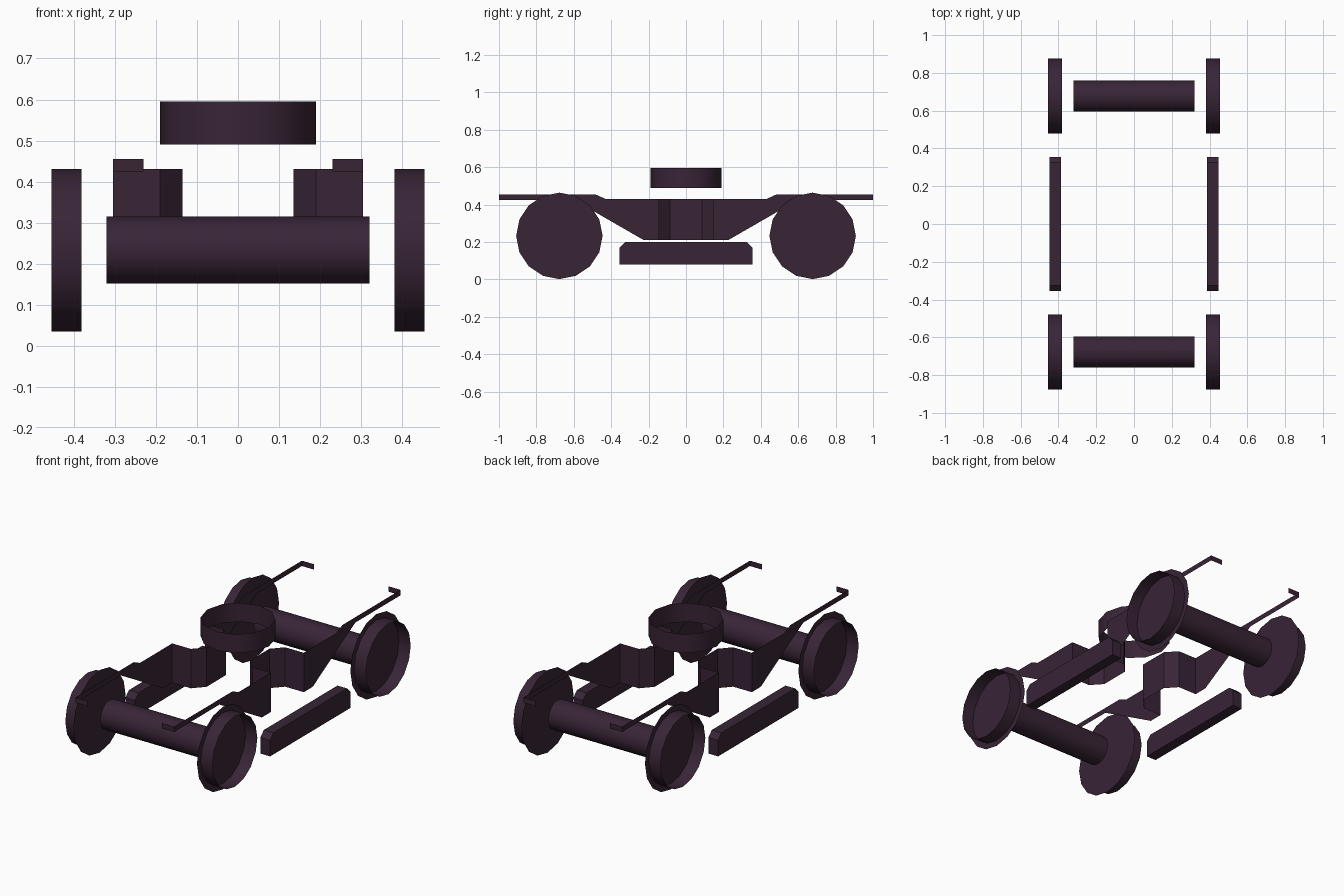
import bpy
import bmesh
from math import cos, sin, pi

cube = bpy.data.objects.get("Cube")
if cube:
    bpy.data.objects.remove(cube, do_unlink=True)

COLOUR = (0.04, 0.018, 0.037, 1)
mat = bpy.data.materials.new("dark plum metal")
mat.use_nodes = True
mat.diffuse_color = COLOUR
bsdf = mat.node_tree.nodes["Principled BSDF"]
bsdf.inputs["Base Color"].default_value = COLOUR
bsdf.inputs["Roughness"].default_value = 0.8


def finish(bm, name, smooth=False):
    mesh = bpy.data.meshes.new(name)
    bm.to_mesh(mesh)
    bm.free()
    mesh.materials.append(mat)
    obj = bpy.data.objects.new(name, mesh)
    bpy.context.collection.objects.link(obj)
    if smooth:
        bpy.ops.object.select_all(action="DESELECT")
        obj.select_set(True)
        bpy.context.view_layer.objects.active = obj
        bpy.ops.object.shade_smooth_by_angle(angle=pi / 4)
    return obj


def circle(bm, place, radius, sides):
    angles = [2 * pi * i / sides for i in range(sides)]
    return [bm.verts.new(place(radius * cos(a), radius * sin(a))) for a in angles]


def bridge(bm, a, b):
    for i in range(len(a)):
        j = (i + 1) % len(a)
        bm.faces.new((a[i], a[j], b[j], b[i]))


WHEEL_Y, WHEEL_Z = 0.677, 0.233


def across(x, y):
    """Place circle points in a plane facing along x."""
    return lambda u, v: (x, y + u, WHEEL_Z + v)


# Wheelsets: flange disc with an open tread ring on its outer side, and a tube axle
for y, end in ((-WHEEL_Y, "front"), (WHEEL_Y, "rear")):
    bm = bmesh.new()
    bridge(bm, circle(bm, across(-0.32, y), 0.082, 16),
           circle(bm, across(0.32, y), 0.082, 16))
    bmesh.ops.recalc_face_normals(bm, faces=bm.faces)
    finish(bm, end + "_axle", True)
    for s, side in ((1, "left"), (-1, "right")):
        bm = bmesh.new()
        flange = bm.faces.new(circle(bm, across(s * 0.382, y), 0.231, 16))
        flange.normal_update()
        if flange.normal.x * s > 0:
            flange.normal_flip()
        inner = circle(bm, across(s * 0.382, y), 0.198, 16)
        outer = circle(bm, across(s * 0.455, y), 0.198, 16)
        if s > 0:
            bridge(bm, inner, outer)
        else:
            bridge(bm, outer, inner)
        finish(bm, f"{end}_{side}_wheel", True)

# Centre pivot ring, open above and below
bm = bmesh.new()
low, high = [circle(bm, lambda u, v, z=z: (u, v, z), 0.19, 12) for z in (0.49, 0.595)]
bridge(bm, low, high)
finish(bm, "pivot_ring", True)

# Side frames: thin sheets through stations of x, y, lower z and upper z
half = [
    (0.23, -1.0, 0.425, 0.455),
    (0.305, -1.0, 0.425, 0.455),
    (0.305, -0.6, 0.425, 0.455),
    (0.305, -0.485, 0.36, 0.455),
    (0.305, -0.43, 0.328, 0.43),
    (0.305, -0.225, 0.21, 0.43),
    (0.305, -0.145, 0.21, 0.43),
    (0.19, -0.145, 0.21, 0.43),
    (0.135, -0.085, 0.21, 0.43),
]
stations = half + [(x, -y, a, b) for x, y, a, b in reversed(half)]
# Bolster bars: box profile with the upper ends cut off
bar = [(-0.355, 0.08), (0.355, 0.08), (0.355, 0.17),
       (0.325, 0.2), (-0.325, 0.2), (-0.355, 0.17)]

for s, side in ((1, "left"), (-1, "right")):
    bm = bmesh.new()
    pairs = [(bm.verts.new((s * x, y, a)), bm.verts.new((s * x, y, b)))
             for x, y, a, b in stations]
    for (a, b), (c, d) in zip(pairs, pairs[1:]):
        bm.faces.new((a, c, d, b) if s > 0 else (b, d, c, a))
    finish(bm, side + "_side_frame")

    bm = bmesh.new()
    ends = [[bm.verts.new((s * x, y, z)) for y, z in bar] for x in (0.387, 0.447)]
    bridge(bm, *ends)
    for loop in ends:
        bm.faces.new(loop)
    bmesh.ops.recalc_face_normals(bm, faces=bm.faces)
    finish(bm, side + "_lower_bar")
